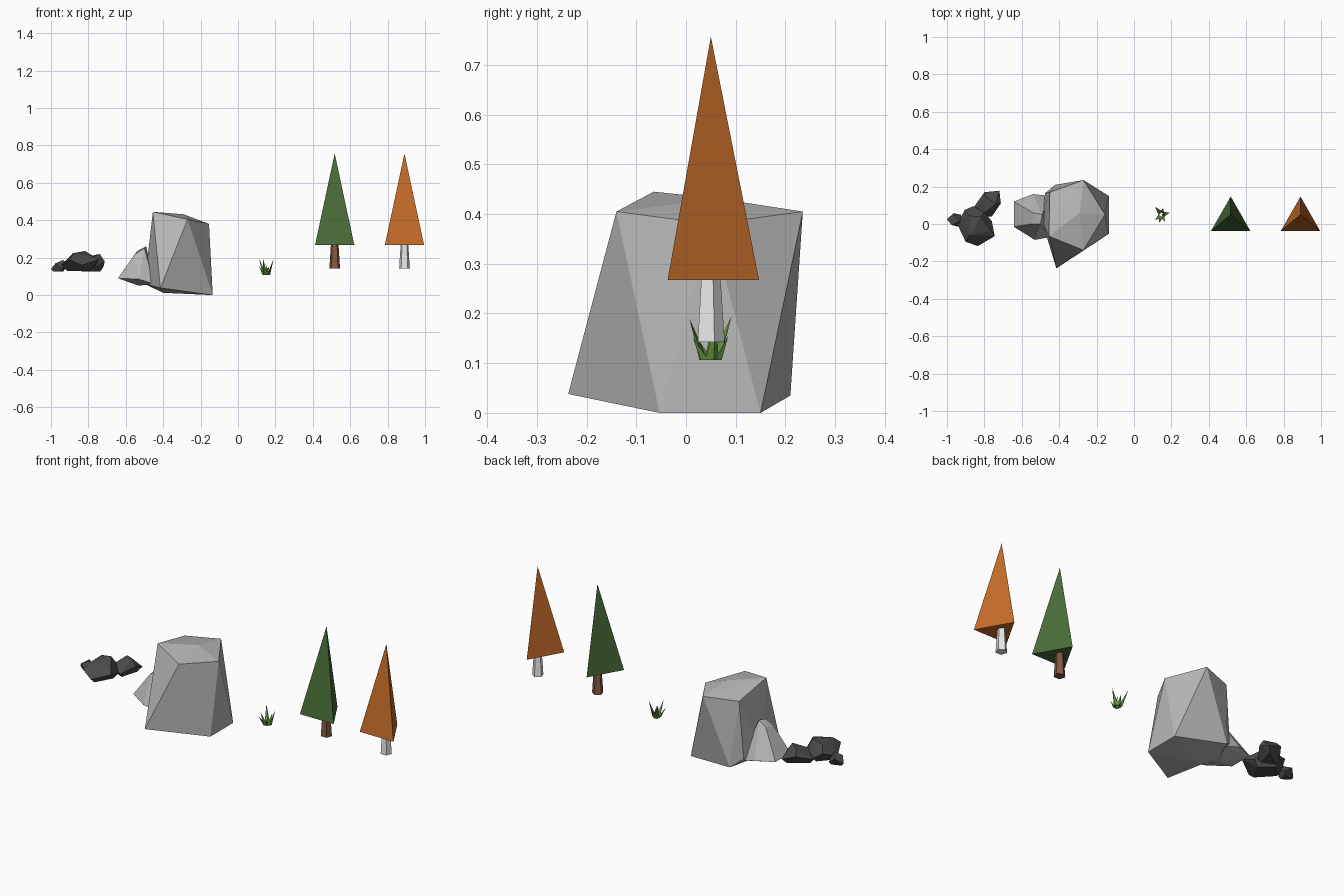
import bpy, bmesh, math
from mathutils import Vector

if "Cube" in bpy.data.objects:
    bpy.data.objects.remove(bpy.data.objects["Cube"])


def material(name, rgb):
    m = bpy.data.materials.new(name)
    m.diffuse_color = (*rgb, 1)
    m.use_nodes = True
    m.node_tree.nodes["Principled BSDF"].inputs["Base Color"].default_value = m.diffuse_color
    return m


STONE = material("light stone", (0.47, 0.47, 0.47))
SLATE = material("dark slate", (0.07, 0.07, 0.07))
GREEN = material("pine green", (0.065, 0.15, 0.038))
ORANGE = material("autumn orange", (0.54, 0.145, 0.022))
BARK = material("brown bark", (0.24, 0.095, 0.055))
BIRCH = material("pale bark", (0.80, 0.80, 0.80))
GRASS = material("grass green", (0.13, 0.28, 0.05))


def finish(name, bm, mat):
    bmesh.ops.recalc_face_normals(bm, faces=bm.faces)
    me = bpy.data.meshes.new(name)
    bm.to_mesh(me)
    bm.free()
    me.materials.append(mat)
    ob = bpy.data.objects.new(name, me)
    bpy.context.collection.objects.link(ob)
    return ob


def hull(name, points, mat):
    """Faceted solid wrapped around a few corner points."""
    bm = bmesh.new()
    for p in points:
        bm.verts.new(p)
    res = bmesh.ops.convex_hull(bm, input=bm.verts)
    junk = {g for g in res["geom_interior"] + res["geom_unused"]
            if isinstance(g, bmesh.types.BMVert)}
    bmesh.ops.delete(bm, geom=list(junk), context='VERTS')
    return finish(name, bm, mat)


def pebble(name, ring, mid, top, bottom, mat):
    """Small rock: outline ring at varying height, shrunk to a top and a bottom."""
    c = sum((Vector(p) for p in ring), Vector((0, 0))) / len(ring)
    pts = []
    for i, p in enumerate(ring):
        d = Vector(p) - c
        pts.append((*p, mid + (0.015 if i % 2 else -0.015)))
        if i % 2:
            pts.append((*(c + d * 0.6), top - 0.012 * (i % 3)))
        else:
            pts.append((*(c + d * 0.7), bottom))
    return hull(name, pts, mat)


# Big boulder: crown corners, then base corners
hull("boulder", [
    (-.29, .06, .432), (-.455, -.065, .445), (-.27, -.14, .405),
    (-.155, .05, .38), (-.27, .235, .405), (-.45, .17, .40),
    (-.135, -.053, 0), (-.135, .15, 0), (-.415, -.237, .038),
    (-.42, .21, .035), (-.40, 0, .012), (-.50, .04, .06), (-.475, .165, .08)], STONE)

# Smaller stone leaning against it
hull("side_stone", [
    (-.642, .12, .09), (-.642, -.015, .09), (-.54, .16, .085), (-.53, -.085, .085),
    (-.45, .15, .06), (-.45, -.07, .06), (-.55, 0, .22), (-.54, .06, .235),
    (-.49, .05, .26), (-.50, 0, .25), (-.53, .03, .05)], STONE)

# Dark rock cluster
pebble("dark_rock_large", [(-.945, 0), (-.905, .075), (-.86, .095), (-.80, .065), (-.76, .015),
                           (-.745, -.065), (-.835, -.118), (-.90, -.095)], .175, .236, .13, SLATE)
pebble("dark_rock_medium", [(-.86, .085), (-.80, .17), (-.72, .178), (-.712, .11),
                            (-.76, .04), (-.82, .04)], .165, .22, .125, SLATE)
pebble("dark_rock_small", [(-1, .025), (-.965, .058), (-.925, .05), (-.92, .01),
                           (-.94, -.015), (-.975, -.005)], .155, .188, .125, SLATE)


# Trees: three-sided crown on a tapered five-sided trunk
def tree(prefix, x, leaf, bark):
    hull(prefix + "_crown", [(x - .105, -.037, .267), (x + .105, -.037, .267),
                             (x, .147, .267), (x, .05, .757)], leaf)
    pts = []
    for r, z in ((.03, .143), (.02, .29)):
        for i in range(5):
            a = math.radians(90 + 72 * i)
            pts.append((x + r * math.cos(a), .048 + r * math.sin(a), z))
    hull(prefix + "_trunk", pts, bark)


tree("green_tree", .517, GREEN, BARK)
tree("orange_tree", .89, ORANGE, BIRCH)

# Grass tuft: slim pyramids leaning out from a shared root
bm = bmesh.new()
root = Vector((.148, .05, .106))
for tip, w in (((.113, .092, .195), .014), ((.19, .06, .192), .014), ((.135, .007, .19), .014),
               ((.112, .02, .155), .012), ((.165, .014, .15), .012), ((.155, .085, .155), .012),
               ((.147, .05, .17), .012)):
    tip = Vector(tip)
    out = Vector((tip.x - root.x, tip.y - root.y, 0))
    out = out.normalized() if out.length > .005 else Vector((1, 0, 0))
    side = Vector((-out.y, out.x, 0))
    foot = root + out * .010
    base = [bm.verts.new(foot + v) for v in (side * w, -side * w, out * w)]
    apex = bm.verts.new(tip)
    bm.faces.new(base)
    for i in range(3):
        bm.faces.new((base[i], base[(i + 1) % 3], apex))
finish("grass_tuft", bm, GRASS)
